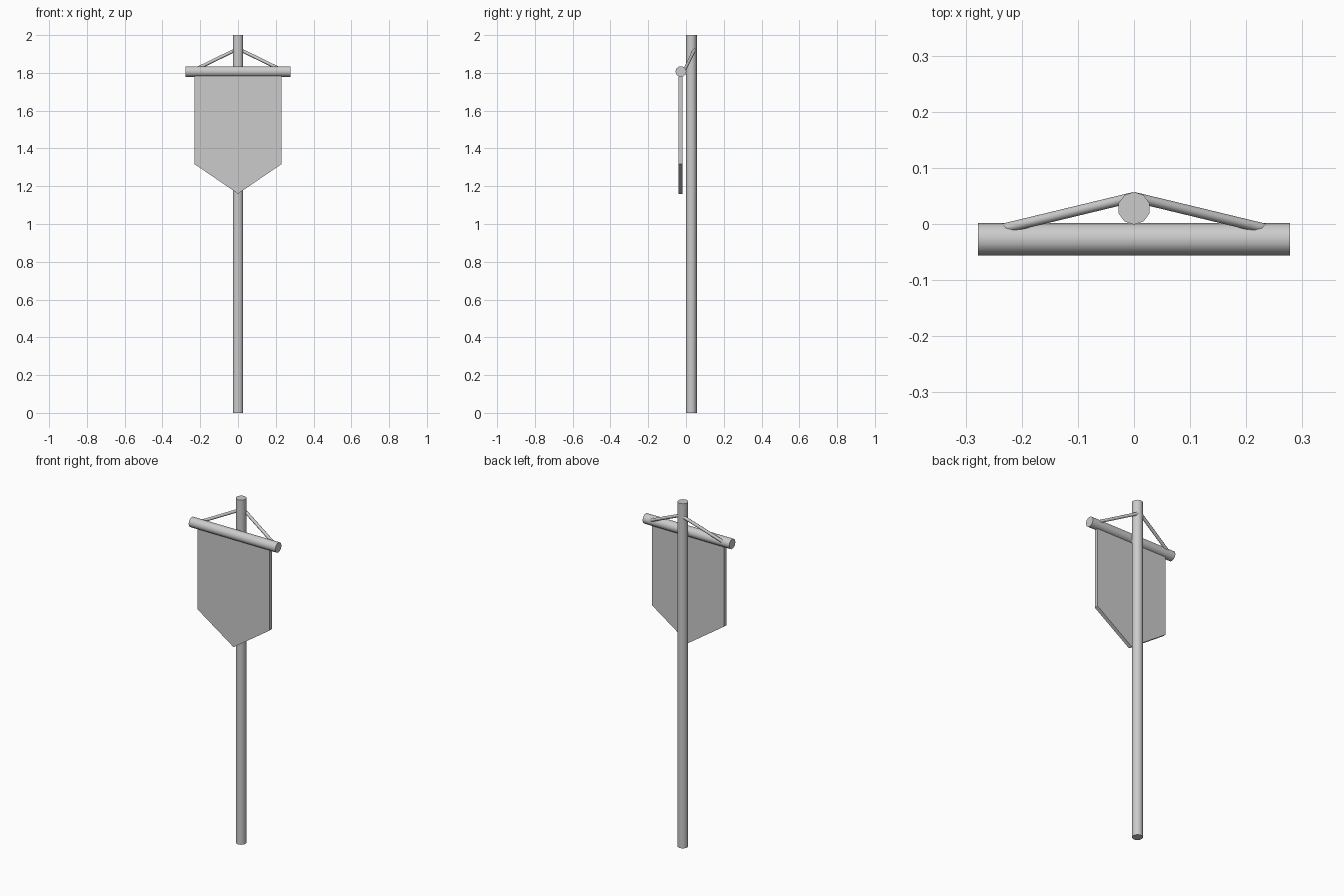
import bpy, bmesh, math
from mathutils import Vector

if "Cube" in bpy.data.objects:
    bpy.data.objects.remove(bpy.data.objects["Cube"])

def rod(name, a, b, r, sides, up):
    """Smooth capped prism from a to b, with one corner pointing along 'up'."""
    a, b = Vector(a), Vector(b)
    d = (b - a).normalized()
    u = Vector(up)
    u = (u - d * u.dot(d)).normalized()
    v = d.cross(u)
    bm = bmesh.new()
    rings = []
    for p in (a, b):
        rings.append([bm.verts.new(p + r * (u * math.cos(t) + v * math.sin(t)))
                      for t in (2 * math.pi * i / sides for i in range(sides))])
    for i in range(sides):
        j = (i + 1) % sides
        f = bm.faces.new((rings[0][i], rings[0][j], rings[1][j], rings[1][i]))
        f.smooth = True
    caps = [bm.faces.new(rings[0][::-1]), bm.faces.new(rings[1])]
    for f in caps:
        for e in f.edges:
            e.smooth = False
    return finish(name, bm)

def finish(name, bm):
    bmesh.ops.recalc_face_normals(bm, faces=bm.faces)
    me = bpy.data.meshes.new(name)
    bm.to_mesh(me)
    bm.free()
    ob = bpy.data.objects.new(name, me)
    bpy.context.collection.objects.link(ob)
    return ob

# upright pole and crossbar
rod("pole", (0, 0.028, 0), (0, 0.028, 2), 0.029, 10, (0, 1, 0))
rod("crossbar", (-0.278, -0.027, 1.807), (0.278, -0.027, 1.807), 0.029, 10, (0, 1, 0))

# ropes from the back of the pole to the crossbar ends
for side, label in ((-1, "left"), (1, "right")):
    rod("rope_" + label, (0, 0.048, 1.928), (side * 0.232, -0.008, 1.815), 0.009, 8, (0, 0, 1))

# pointed cloth banner
bm = bmesh.new()
outline = [(-0.23, 1.807), (-0.23, 1.317), (0, 1.16), (0.23, 1.317), (0.23, 1.807)]
face = bm.faces.new([bm.verts.new((x, -0.041, z)) for x, z in outline])
ext = bmesh.ops.extrude_face_region(bm, geom=[face], use_keep_orig=True)
moved = [g for g in ext["geom"] if isinstance(g, bmesh.types.BMVert)]
bmesh.ops.translate(bm, verts=moved, vec=(0, 0.022, 0))
finish("banner", bm)
